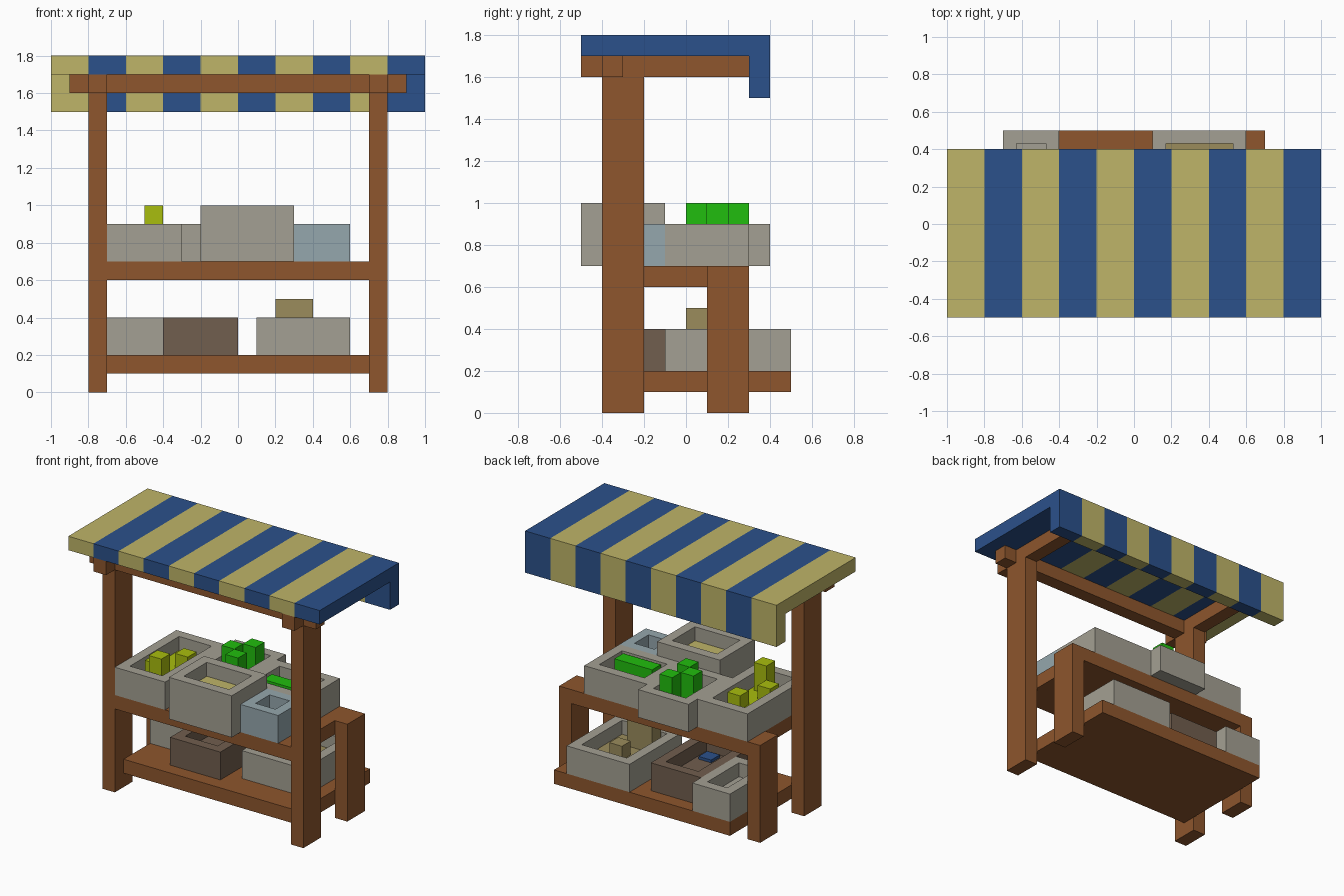
import bpy
import bmesh

cube = bpy.data.objects.get("Cube")
if cube:
    bpy.data.objects.remove(cube, do_unlink=True)


def material(name, rgb):
    linear = [((c / 255 + 0.055) / 1.055) ** 2.4 for c in rgb] + [1]
    mat = bpy.data.materials.new(name)
    mat.use_nodes = True
    mat.diffuse_color = linear
    mat.node_tree.nodes["Principled BSDF"].inputs["Base Color"].default_value = linear
    return mat


cream = material("cream cloth", (191, 181, 104))
blue = material("blue cloth", (43, 81, 139))
wood = material("brown wood", (142, 86, 45))
grey = material("grey crate", (164, 160, 147))
dark = material("dark crate", (113, 94, 78))
ice = material("pale blue crate", (149, 167, 173))
lime = material("lime yellow", (169, 189, 14))
green = material("leaf green", (33, 190, 14))
tan = material("tan", (155, 140, 92))


def finish(name, bm, *mats):
    bmesh.ops.recalc_face_normals(bm, faces=bm.faces)
    mesh = bpy.data.meshes.new(name)
    bm.to_mesh(mesh)
    bm.free()
    for mat in mats:
        mesh.materials.append(mat)
    obj = bpy.data.objects.new(name, mesh)
    bpy.context.collection.objects.link(obj)
    return obj


def box_mesh(x, y, z):
    bm = bmesh.new()
    bmesh.ops.create_cube(bm, size=1)
    for v in bm.verts:
        v.co = [r[0] if c < 0 else r[1] for c, r in zip(v.co, (x, y, z))]
    return bm


def box(name, x, y, z, mat):
    return finish(name, box_mesh(x, y, z), mat)


def crate(name, x, y, z, mat, filling):
    """Box with a thick rim and a sunken, filled top."""
    bm = box_mesh(x, y, z)
    bm.normal_update()
    top = max(bm.faces, key=lambda f: f.calc_center_median().z)
    bmesh.ops.inset_region(bm, faces=[top], thickness=0.1)
    well = bmesh.ops.extrude_face_region(bm, geom=[top])
    floor = [f for f in well["geom"] if isinstance(f, bmesh.types.BMFace)][0]
    for v in floor.verts:
        v.co.z -= 0.1
    floor.material_index = 1
    if top.is_valid:
        bmesh.ops.delete(bm, geom=[top], context="FACES_ONLY")
    finish(name, bm, mat, filling)


def produce(name, spots, base, mat):
    """Small cubes given by centre x, centre y and top height."""
    for x, y, top in spots:
        box(name, (x - 0.05, x + 0.05), (y - 0.05, y + 0.05), (base, top), mat)


# Striped canopy: an L-shaped section swept along x
section = [(-0.5, 1.7), (-0.5, 1.8), (0.4, 1.8), (0.4, 1.5), (0.3, 1.5), (0.3, 1.7)]
bm = bmesh.new()
rings = [[bm.verts.new((-1 + i * 0.2, y, z)) for y, z in section] for i in range(11)]
for i in range(10):
    a, b = rings[i], rings[i + 1]
    for j in range(len(section)):
        k = (j + 1) % len(section)
        bm.faces.new((a[j], a[k], b[k], b[j])).material_index = i % 2
bm.faces.new(rings[0])
bm.faces.new(rings[-1]).material_index = 1
finish("canopy", bm, cream, blue)

# Timber frame
for side, label in ((-1, "right"), (1, "left")):
    x = sorted((side * 0.7, side * 0.8))
    box(label + "_front_post", x, (-0.4, -0.2), (0, 1.6), wood)
    box(label + "_back_post", x, (0.1, 0.3), (0, 0.7), wood)
    box(label + "_rafter", x, (-0.5, 0.3), (1.6, 1.7), wood)
box("canopy_beam", (-0.9, 0.9), (-0.4, -0.3), (1.6, 1.7), wood)
box("counter", (-0.7, 0.7), (-0.4, 0.3), (0.6, 0.7), wood)
box("lower_shelf", (-0.7, 0.7), (-0.3, 0.5), (0.1, 0.2), wood)

# Crates on the counter
high = (0.7, 0.9)
crate("lemon_crate", (-0.7, -0.3), (-0.4, 0.3), high, grey, lime)
crate("cabbage_crate", (-0.3, 0.1), (-0.1, 0.4), high, grey, green)
crate("cucumber_crate", (0.1, 0.6), (-0.1, 0.3), high, grey, grey)
crate("tall_crate", (-0.2, 0.3), (-0.5, -0.1), (0.7, 1.0), grey, cream)
crate("ice_crate", (0.3, 0.6), (-0.4, -0.1), high, ice, ice)
produce("lemon", [(-0.45, -0.25, 1.0), (-0.55, -0.15, 0.9), (-0.45, 0.05, 0.9)], 0.8, lime)
produce("cabbage", [(-0.15, 0.15, 1.0), (-0.05, 0.25, 1.0), (-0.05, 0.05, 1.0)], 0.8, green)
box("cucumber", (0.2, 0.5), (0, 0.1), (0.8, 0.9), green)

# Crates on the lower shelf
low = (0.2, 0.4)
crate("small_crate", (-0.7, -0.4), (0, 0.5), low, grey, grey)
crate("dark_crate", (-0.4, 0), (-0.2, 0.4), low, dark, dark)
crate("bread_crate", (0.1, 0.6), (-0.1, 0.5), low, grey, tan)
produce("blue_cloth_bundle", [(-0.15, -0.05, 0.32)], 0.3, blue)
box("bread_loaf", (0.2, 0.4), (0, 0.1), (0.3, 0.5), tan)
produce("bread_roll", [(0.35, 0.25, 0.4)], 0.3, tan)
